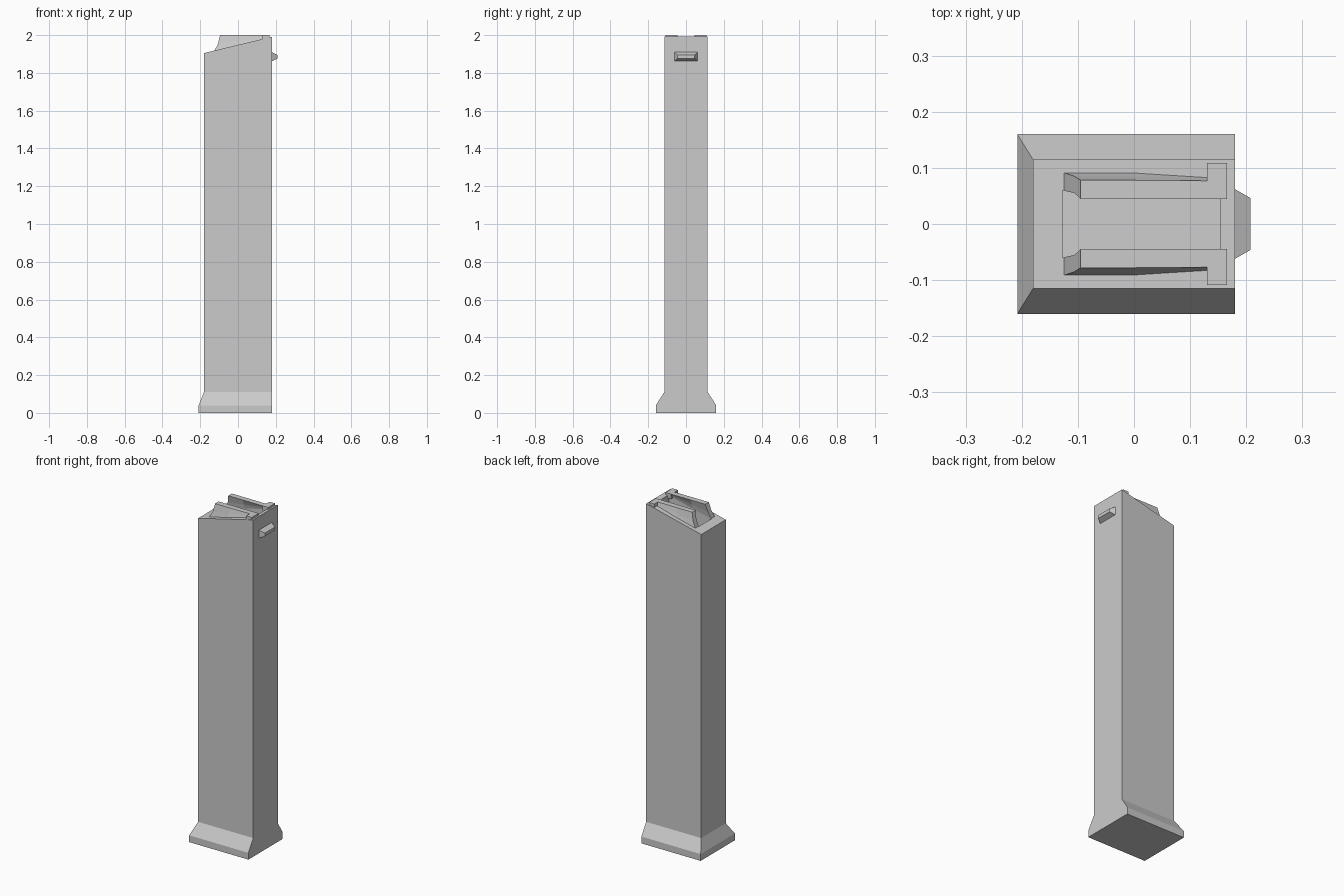
import bpy, bmesh

if "Cube" in bpy.data.objects:
    bpy.data.objects.remove(bpy.data.objects["Cube"])


def slope(x):
    """Height of the slanted top of the case."""
    return 1.905 + 0.24 * (x + 0.18)


def loft(name, rings):
    """Bridge equal-length point rings and cap both ends."""
    bm = bmesh.new()
    loops = [[bm.verts.new(p) for p in ring] for ring in rings]
    n = len(loops[0])
    for a, b in zip(loops, loops[1:]):
        for i in range(n):
            j = (i + 1) % n
            bm.faces.new((a[i], a[j], b[j], b[i]))
    bm.faces.new(loops[0][::-1])
    bm.faces.new(loops[-1])
    bmesh.ops.recalc_face_normals(bm, faces=bm.faces)
    mesh = bpy.data.meshes.new(name)
    bm.to_mesh(mesh)
    bm.free()
    obj = bpy.data.objects.new(name, mesh)
    bpy.context.collection.objects.link(obj)
    return obj


def rect(x0, x1, y, z):
    """Rectangle symmetric in y; z is a number or a function of x."""
    h = z if callable(z) else lambda x: z
    return [(x0, -y, h(x0)), (x1, -y, h(x1)), (x1, y, h(x1)), (x0, y, h(x0))]


def mirror_y(obj):
    m = obj.modifiers.new("mirror", 'MIRROR')
    m.use_axis = (False, True, False)


# Case: flared foot, straight shaft, slanted rim and open well
loft("case", [
    rect(-0.208, 0.18, 0.16, 0),
    rect(-0.208, 0.18, 0.16, 0.04),
    rect(-0.18, 0.18, 0.115, 0.11),
    rect(-0.18, 0.18, 0.115, slope),
    rect(-0.127, 0.153, 0.06, slope),
    rect(-0.127, 0.153, 0.06, lambda x: slope(x) - 0.12),
])


# Top guide rails: leaning walls that curl inward, curved at the front end
def rail_section(xb, xm, xt, y_low, y_top):
    zb = slope(xb) - 0.004
    zm = zb + (2.0 - zb) * 0.45
    return [(xb, y_low, zb), (xm, (y_low + y_top) / 2, zm), (xt, y_top, 2.0),
            (xt, 0.045, 2.0), (xm, 0.055, zm), (xb, 0.06, zb)]


rail = loft("guide_rail", [
    rail_section(-0.127, -0.106, -0.095, 0.092, 0.078),
    rail_section(0, 0, 0, 0.092, 0.078),
    rail_section(0.13, 0.13, 0.13, 0.084, 0.077),
    rail_section(0.165, 0.165, 0.165, 0.084, 0.077),
])
mirror_y(rail)

# Square tabs at the rear of the rails
tab = loft("rail_tab", [
    [(x, y, z) for x, y in ((0.13, 0.045), (0.166, 0.045), (0.166, 0.109), (0.13, 0.109))]
    for z in (1.97, 2.0)
])
mirror_y(tab)

# Tapered catch on the back face
loft("catch", [
    [(x, y, z) for y, z in ((-w, z0), (w, z0), (w, z1), (-w, z1))]
    for x, w, z0, z1 in ((0.175, 0.062, 1.862, 1.91), (0.18, 0.062, 1.862, 1.91),
                         (0.208, 0.046, 1.876, 1.895))
])
